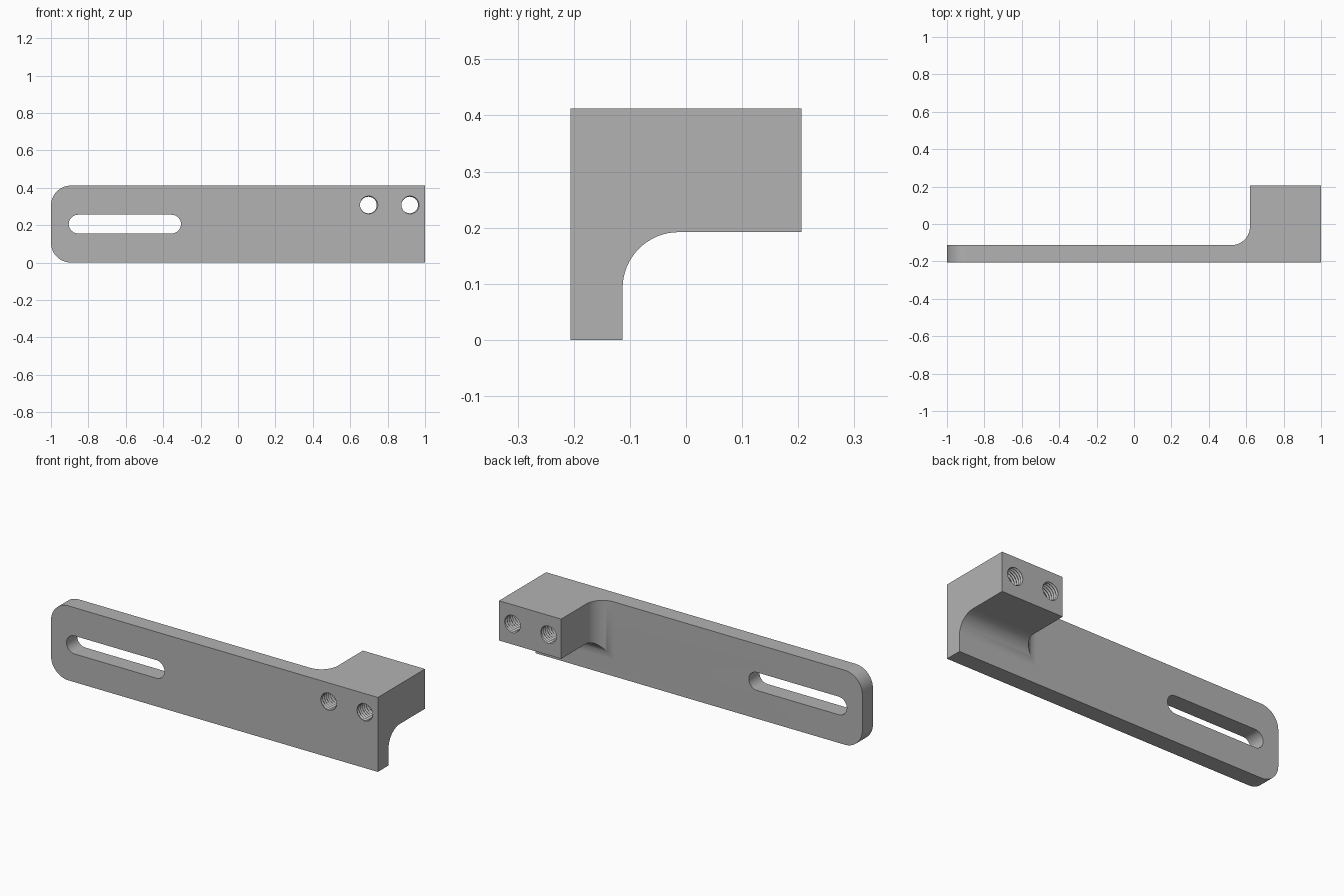
import bpy
import bmesh
from math import sin, cos, pi, radians

cube = bpy.data.objects.get("Cube")
if cube:
    bpy.data.objects.remove(cube, do_unlink=True)

HEIGHT, DEPTH = 0.412, 0.206       # overall height, half depth
PLATE_BACK = -0.113
BLOCK_X, BLOCK_Z = 0.62, 0.192     # inner edges of the block
FILLET, CORNER = 0.1, 0.107
SLOT_R, MID_Z = 0.05, HEIGHT / 2
HOLE_Z, HOLES_X = 0.308, (0.697, 0.918)
MINOR, MAJOR, PITCH = 0.0445, 0.051, 0.016

grey = bpy.data.materials.new("machined_grey")
grey.use_nodes = True
grey.diffuse_color = (0.45, 0.45, 0.45, 1)
bsdf = grey.node_tree.nodes["Principled BSDF"]
bsdf.inputs["Base Color"].default_value = grey.diffuse_color
bsdf.inputs["Roughness"].default_value = 0.6


def finish(name, bm):
    bmesh.ops.recalc_face_normals(bm, faces=bm.faces[:])
    mesh = bpy.data.meshes.new(name)
    bm.to_mesh(mesh)
    bm.free()
    mesh.materials.append(grey)
    obj = bpy.data.objects.new(name, mesh)
    bpy.context.collection.objects.link(obj)
    return obj


def loft(name, sections):
    """Solid through (y, outline) sections, each outline a list of (x, z)."""
    bm = bmesh.new()
    rings = [[bm.verts.new((x, y, z)) for x, z in pts] for y, pts in sections]
    for a, b in zip(rings, rings[1:]):
        for i in range(len(a)):
            j = (i + 1) % len(a)
            bm.faces.new((a[i], a[j], b[j], b[i]))
    bm.faces.new(rings[0])
    bm.faces.new(rings[-1])
    return finish(name, bm)


def arc(cx, cz, r, start, end, steps):
    angles = [radians(start + (end - start) * i / steps) for i in range(steps + 1)]
    return [(cx + r * cos(a), cz + r * sin(a)) for a in angles]


def thread_cutter(name, cx, cz, n=28):
    """Helical V-thread plug running along y, longer than the block."""
    bm = bmesh.new()
    start = -DEPTH - 2.5 * PITCH
    rows = int((2 * DEPTH + 5 * PITCH) / PITCH) * 2 + 2
    grid = []
    for i in range(n):
        a = 2 * pi * i / n
        column = []
        for j in range(rows + 1):
            r = MAJOR if j % 2 else MINOR
            y = start + PITCH * (j / 2 + i / n)
            column.append(bm.verts.new((cx + r * cos(a), y, cz + r * sin(a))))
        grid.append(column)
    for i in range(n):
        shift = 2 if i == n - 1 else 0
        nxt = grid[(i + 1) % n]
        for j in range(rows - shift):
            bm.faces.new((grid[i][j], nxt[j + shift],
                          nxt[j + shift + 1], grid[i][j + 1]))
    # Close both ends with fans
    rim = [e for e in bm.edges if e.is_boundary]
    for side in (-1, 1):
        edges = [e for e in rim if e.verts[0].co.y * side > 0]
        mid_y = sum(e.verts[0].co.y for e in edges) / len(edges)
        hub = bm.verts.new((cx, mid_y, cz))
        for e in edges:
            bm.faces.new((e.verts[0], e.verts[1], hub))
    bmesh.ops.triangulate(bm, faces=bm.faces[:])
    return finish(name, bm)


def combine(body, tool, operation):
    mod = body.modifiers.new(tool.name, "BOOLEAN")
    mod.operation, mod.solver, mod.object = operation, "EXACT", tool
    bpy.ops.object.modifier_apply(modifier=mod.name)
    bpy.data.objects.remove(tool, do_unlink=True)


# Flat arm, rounded at the slotted end
outline = [(1, 0), (1, HEIGHT)]
outline += arc(-1 + CORNER, HEIGHT - CORNER, CORNER, 90, 180, 14)
outline += arc(-1 + CORNER, CORNER, CORNER, 180, 270, 14)
bracket = loft("bracket", [(-DEPTH, outline), (PLATE_BACK, outline)])


# Mounting block whose two inner sides flare into the arm
def block_section(flare):
    x, z = BLOCK_X - flare, BLOCK_Z - flare
    return [(x, z), (1, z), (1, HEIGHT), (x, HEIGHT)]


sections = [(PLATE_BACK - 0.04, block_section(FILLET))]
for d, y in arc(0, 0, FILLET, 0, 90, 16):
    sections.append((PLATE_BACK + FILLET - d, block_section(FILLET - y)))
sections.append((DEPTH, block_section(0)))
block = loft("mounting_block", sections)

bpy.ops.object.select_all(action="DESELECT")
bpy.context.view_layer.objects.active = bracket
bracket.select_set(True)
combine(bracket, block, "UNION")

# Adjustment slot
slot = arc(-0.355, MID_Z, SLOT_R, -90, 90, 18) + arc(-0.855, MID_Z, SLOT_R, 90, 270, 18)
combine(bracket, loft("slot_cutter", [(-0.3, slot), (0, slot)]), "DIFFERENCE")

# Two threaded through holes
for k, x in enumerate(HOLES_X):
    combine(bracket, thread_cutter(f"thread_cutter_{k}", x, HOLE_Z), "DIFFERENCE")

# Smooth curves, crisp edges, flat planes
bracket.select_set(True)
bpy.ops.object.shade_smooth_by_angle(angle=radians(30))
weighted = bracket.modifiers.new("weighted_normals", "WEIGHTED_NORMAL")
weighted.keep_sharp = True
